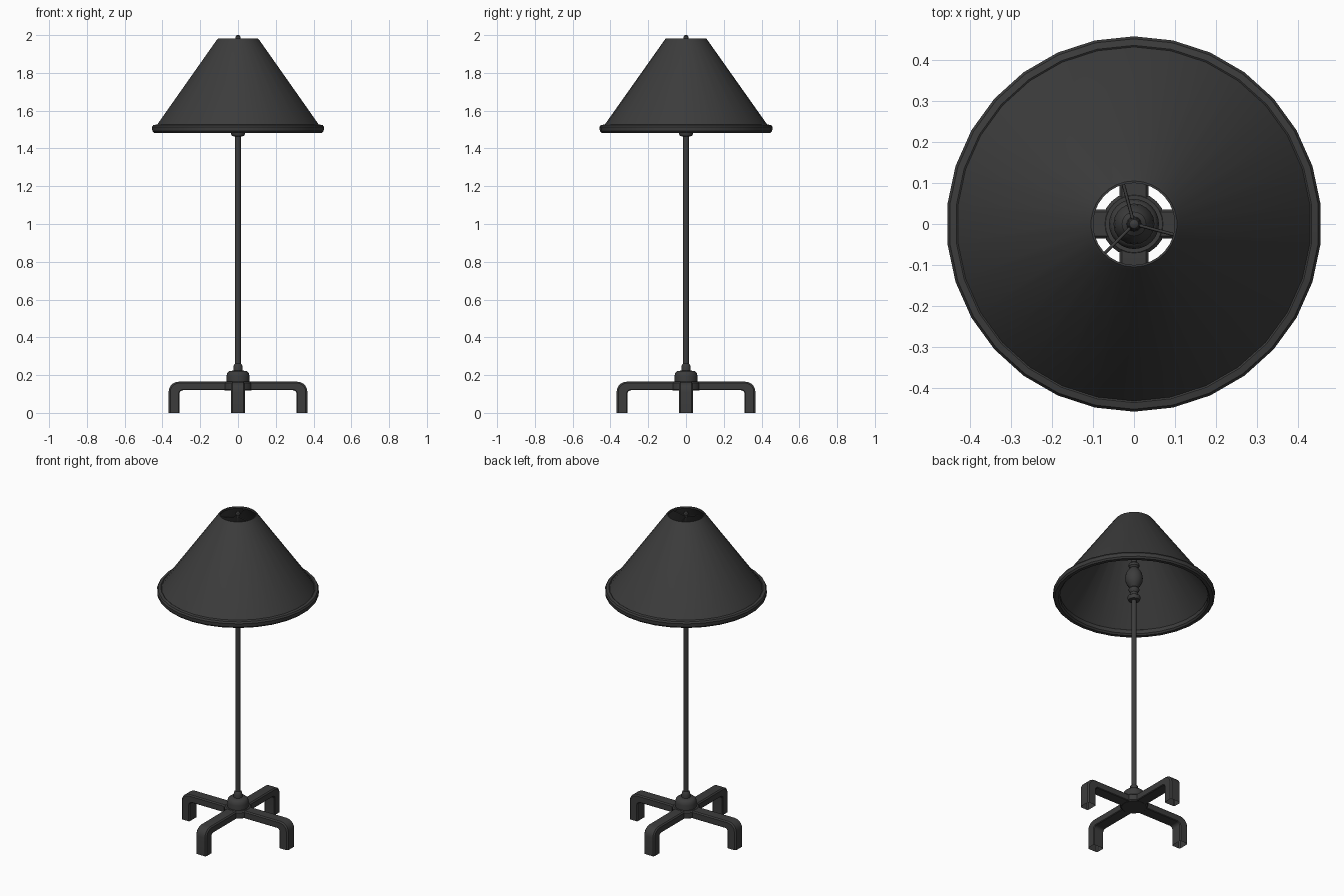
import bpy, bmesh, math

if "Cube" in bpy.data.objects:
    bpy.data.objects.remove(bpy.data.objects["Cube"])

DARK = bpy.data.materials.new("dark_metal")
DARK.diffuse_color = (0.045, 0.045, 0.045, 1)
DARK.use_nodes = True
DARK.node_tree.nodes["Principled BSDF"].inputs["Base Color"].default_value = DARK.diffuse_color


def finish(bm, name):
    bmesh.ops.recalc_face_normals(bm, faces=bm.faces)
    me = bpy.data.meshes.new(name)
    bm.to_mesh(me)
    bm.free()
    ob = bpy.data.objects.new(name, me)
    bpy.context.collection.objects.link(ob)
    me.materials.append(DARK)
    bpy.ops.object.select_all(action='DESELECT')
    ob.select_set(True)
    bpy.context.view_layer.objects.active = ob
    bpy.ops.object.shade_smooth_by_angle(angle=math.radians(35))
    return ob


def lathe(name, profile, sides, closed=False):
    """Spin (radius, z) points around z; open profiles get end caps."""
    bm = bmesh.new()
    rings = []
    for r, z in profile:
        ring = []
        for i in range(sides):
            a = math.pi / 2 + math.tau * i / sides
            ring.append(bm.verts.new((r * math.cos(a), r * math.sin(a), z)))
        rings.append(ring)
    pairs = list(zip(rings, rings[1:]))
    if closed:
        pairs.append((rings[-1], rings[0]))
    for a, b in pairs:
        for i in range(sides):
            j = (i + 1) % sides
            bm.faces.new((a[i], a[j], b[j], b[i]))
    if not closed:
        bm.faces.new(rings[0])
        bm.faces.new(rings[-1])
    return finish(bm, name)


def rod(name, p, q, radius):
    """Thin straight wire between two points."""
    cu = bpy.data.curves.new(name, 'CURVE')
    cu.dimensions = '3D'
    cu.bevel_depth = radius
    cu.bevel_resolution = 1
    cu.use_fill_caps = True
    sp = cu.splines.new('POLY')
    sp.points.add(1)
    sp.points[0].co = (*p, 1)
    sp.points[1].co = (*q, 1)
    ob = bpy.data.objects.new(name, cu)
    bpy.context.collection.objects.link(ob)
    cu.materials.append(DARK)


def leg(name, angle):
    """Chamfered bar running outwards, then bending down to an open foot."""
    stations = [((0.03, 0.165), (0.03, 0.12))]
    for i in range(6):
        a = math.radians(90 - 18 * i)
        c, s = math.cos(a), math.sin(a)
        stations.append(((0.315 + 0.052 * c, 0.113 + 0.052 * s),
                         (0.29 + 0.02 * c, 0.10 + 0.02 * s)))
    stations.append(((0.367, 0.0), (0.31, 0.0)))
    # cross-section: (sideways, 0 = inner edge .. 1 = outer edge)
    section = [(-0.036, 0.08), (-0.036, 0.85), (-0.029, 1), (0.029, 1),
               (0.036, 0.85), (0.036, 0.08), (0.032, 0), (-0.032, 0)]
    ca, sa = math.cos(angle), math.sin(angle)
    bm = bmesh.new()
    rings = []
    for (xo, zo), (xi, zi) in stations:
        ring = []
        for y, t in section:
            x, z = xi + (xo - xi) * t, zi + (zo - zi) * t
            ring.append(bm.verts.new((x * ca - y * sa, x * sa + y * ca, z)))
        rings.append(ring)
    for a, b in zip(rings, rings[1:]):
        for i in range(8):
            j = (i + 1) % 8
            bm.faces.new((a[i], a[j], b[j], b[i]))
    finish(bm, name)


# four-legged base
for k in range(4):
    leg(f"base_leg_{k + 1}", k * math.pi / 2)
lathe("base_hub", [(0.07, 0.119), (0.078, 0.125), (0.078, 0.158), (0.07, 0.166)], 24)
lathe("base_dome", [(0.06, 0.15), (0.061, 0.195), (0.057, 0.212), (0.047, 0.221),
                    (0.025, 0.224), (0.025, 0.24), (0.021, 0.256), (0.015, 0.262)], 24)

# pole
lathe("pole", [(0.0155, 0.22), (0.0155, 1.48)], 16)

# socket cup, bulbous body and stem inside the shade
lathe("socket", [(0.016, 1.463), (0.032, 1.466), (0.036, 1.475), (0.036, 1.49),
                 (0.024, 1.498), (0.02, 1.515), (0.03, 1.53), (0.03, 1.54),
                 (0.022, 1.548), (0.037, 1.565), (0.048, 1.59), (0.05, 1.612),
                 (0.046, 1.637), (0.034, 1.66), (0.022, 1.675), (0.03, 1.685),
                 (0.03, 1.70), (0.018, 1.71), (0.016, 1.76), (0.007, 1.77),
                 (0.007, 1.975)], 20)

# finial
lathe("finial", [(0.008, 1.965), (0.008, 1.977), (0.013, 1.982), (0.014, 1.988),
                 (0.011, 1.996), (0.004, 2.0)], 16)

# three wires holding the shade
for k, deg in enumerate((105, 225, 345)):
    a = math.radians(deg)
    rod(f"shade_wire_{k + 1}", (0, 0, 1.97),
        (0.105 * math.cos(a), 0.105 * math.sin(a), 1.97), 0.004)

# conical shade and its rolled rim
lathe("shade", [(0.105, 1.983), (0.112, 1.976), (0.436, 1.518), (0.436, 1.50),
                (0.424, 1.50), (0.424, 1.518), (0.100, 1.972), (0.100, 1.983)],
      30, closed=True)
lathe("shade_rim", [(0.436, 1.526), (0.452, 1.523), (0.458, 1.513), (0.456, 1.492),
                    (0.448, 1.483), (0.428, 1.483), (0.419, 1.492), (0.419, 1.515)],
      30, closed=True)
